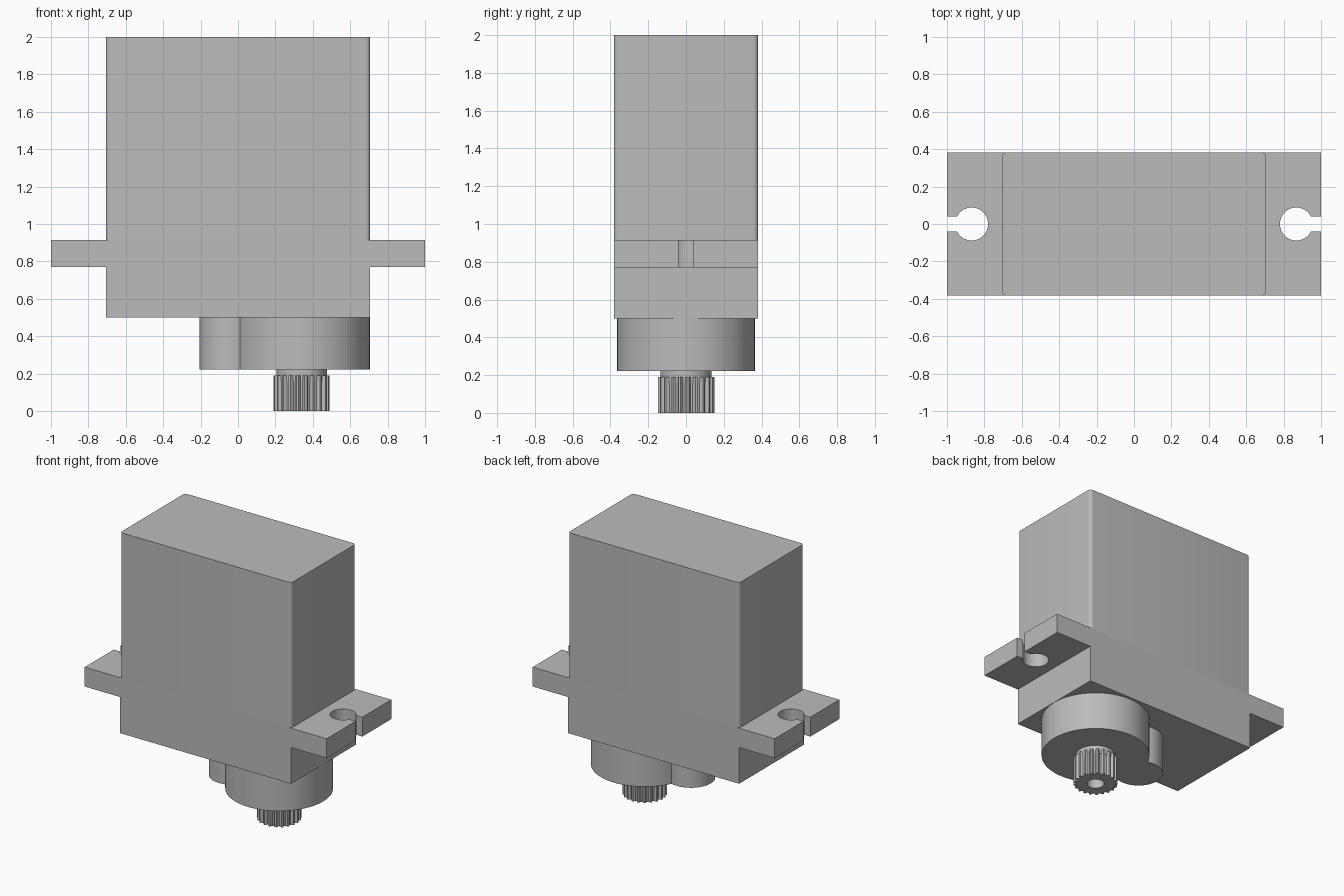
import bpy
import bmesh
from math import sin, cos, pi, asin, radians

old = bpy.data.objects.get("Cube")
if old:
    bpy.data.objects.remove(old, do_unlink=True)

grey = bpy.data.materials.new("plain grey")
grey.use_nodes = True
COLOUR = (0.5, 0.5, 0.5, 1)
grey.diffuse_color = COLOUR
grey.node_tree.nodes["Principled BSDF"].inputs["Base Color"].default_value = COLOUR


def finish(name, bm, smooth):
    bmesh.ops.recalc_face_normals(bm, faces=bm.faces)
    mesh = bpy.data.meshes.new(name)
    bm.to_mesh(mesh)
    bm.free()
    mesh.materials.append(grey)
    obj = bpy.data.objects.new(name, mesh)
    bpy.context.collection.objects.link(obj)
    if smooth:
        bpy.ops.object.select_all(action="DESELECT")
        obj.select_set(True)
        bpy.context.view_layer.objects.active = obj
        bpy.ops.object.shade_smooth_by_angle(angle=radians(25))
    return obj


def prism(name, outline, z0, z1, smooth=True):
    """Extrude a flat outline from z0 up to z1."""
    bm = bmesh.new()
    base = bm.faces.new([bm.verts.new((x, y, z0)) for x, y in outline])
    top = bmesh.ops.extrude_face_region(bm, geom=[base], use_keep_orig=True)["geom"]
    verts = [v for v in top if isinstance(v, bmesh.types.BMVert)]
    bmesh.ops.translate(bm, verts=verts, vec=(0, 0, z1 - z0))
    return finish(name, bm, smooth)


def arc(cx, cy, r, a0, a1, n):
    return [(cx + r * cos(a0 + (a1 - a0) * i / n),
             cy + r * sin(a0 + (a1 - a0) * i / n)) for i in range(n + 1)]


def circle(cx, r, n=64):
    return arc(cx, 0, r, 0, 2 * pi, n)[:-1]


def rounded_box(hx, hy, r):
    pts = []
    for k, (sx, sy) in enumerate([(1, 1), (-1, 1), (-1, -1), (1, -1)]):
        pts += arc(sx * (hx - r), sy * (hy - r), r, k * pi / 2, (k + 1) * pi / 2, 6)
    return pts


BODY_X, BODY_Y = 0.707, 0.382
SHAFT_X = 0.34

# Housing: rounded corners above the flange, square below it
prism("upper_case", rounded_box(BODY_X, BODY_Y, 0.025), 0.915, 2.0)
prism("lower_case", [(-BODY_X, -BODY_Y), (BODY_X, -BODY_Y),
                     (BODY_X, BODY_Y), (-BODY_X, BODY_Y)], 0.5, 0.915, False)

# Mounting ears with an open keyhole
HOLE_R, SLOT = 0.088, 0.039
a = asin(SLOT / HOLE_R)
ear = [(BODY_X, BODY_Y), (BODY_X, -BODY_Y), (1, -BODY_Y), (1, -SLOT)]
ear += arc(0.868, 0, HOLE_R, 2 * pi - a, a, 40)
ear += [(1, SLOT), (1, BODY_Y)]
for name, side in (("left_mounting_ear", 1), ("right_mounting_ear", -1)):
    prism(name, [(side * x, y) for x, y in ear], 0.77, 0.915)

# Gearbox bosses under the case
prism("main_gear_boss", circle(SHAFT_X, 0.365, 96), 0.222, 0.5)
prism("small_gear_boss", circle(-0.04, 0.165), 0.2225, 0.5)
prism("shaft_collar", circle(SHAFT_X, 0.135), 0.16, 0.222)

# Splined output shaft with a blind screw hole
TEETH = 21
bm = bmesh.new()
n = TEETH * 4


def loop(z, radius):
    ring = []
    for i in range(n):
        t = 2 * pi * (i + 0.5) / n
        r = radius(i)
        ring.append(bm.verts.new((SHAFT_X + r * cos(t), r * sin(t), z)))
    return ring


def tooth(i):
    return 0.15 if i % 4 < 2 else 0.132


def bore(i):
    return 0.058


loops = [loop(0.19, tooth), loop(0.0, tooth), loop(0.0, bore), loop(0.17, bore)]
for lo, hi in zip(loops, loops[1:]):
    for i in range(n):
        j = (i + 1) % n
        bm.faces.new((lo[i], lo[j], hi[j], hi[i]))
bm.faces.new(loops[0])
bm.faces.new(loops[-1])
finish("splined_shaft", bm, True)
